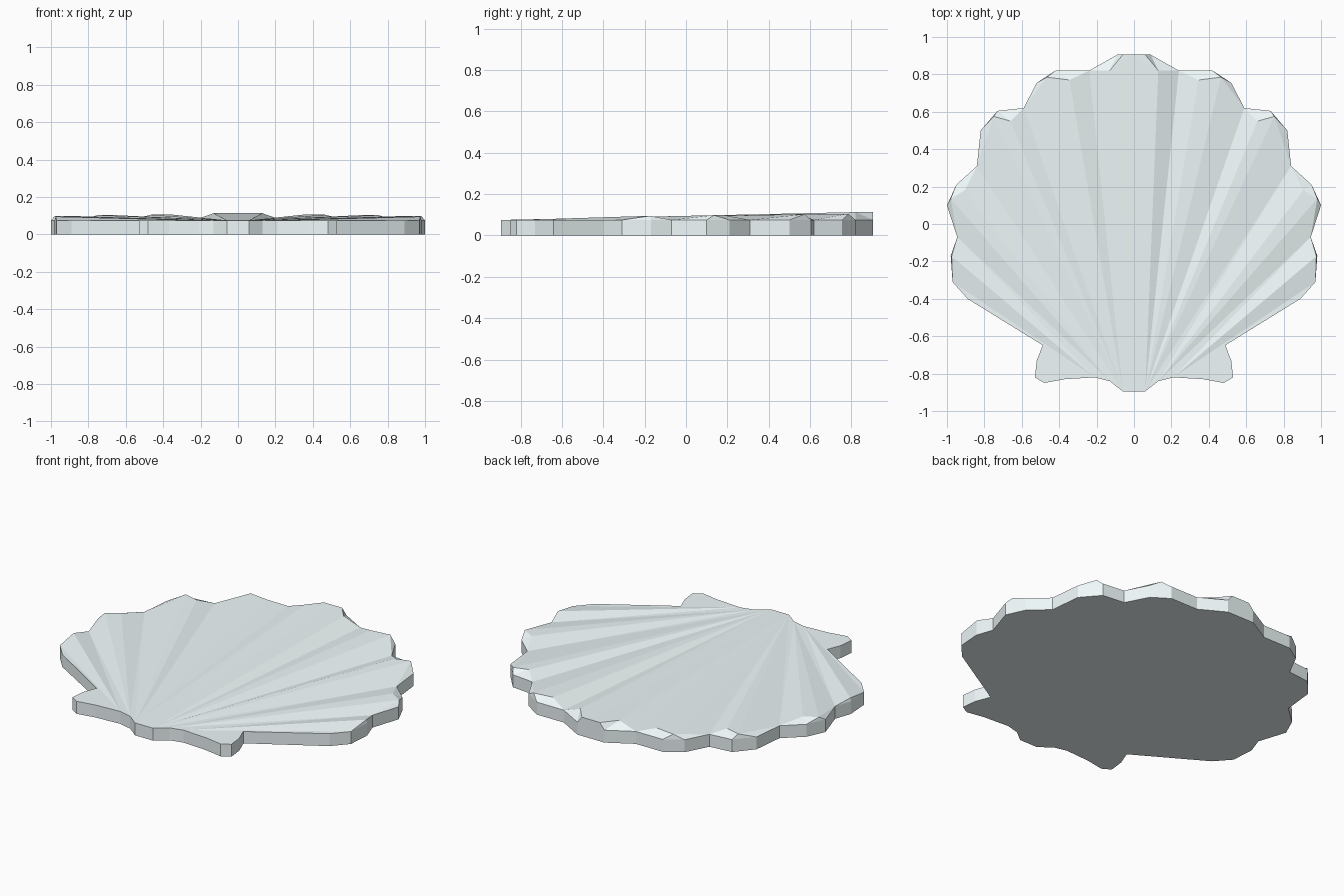
import bpy, bmesh

if "Cube" in bpy.data.objects:
    bpy.data.objects.remove(bpy.data.objects["Cube"])

H = 0.075  # rim height

# right half of the outline, from back centre round to hinge centre
outline = [(0, .905), (.09, .905), (.24, .82), (.42, .82), (.52, .755), (.59, .62),
           (.73, .605), (.82, .50), (.84, .31), (.95, .21), (1.0, .10), (.945, -.07),
           (.98, -.17), (.97, -.31), (.89, -.40), (.485, -.64), (.52, -.73),
           (.53, -.82), (.48, -.85), (.37, -.83), (.21, -.82), (.13, -.84),
           (.06, -.895), (0, -.895)]
rim = [(x, y, H) for x, y in outline]
N = len(rim)

bm = bmesh.new()


def face(*pts):
    bm.faces.new([bm.verts.new(p) for p in pts])


# side walls and flat underside
for (ax, ay), (bx, by) in zip(outline, outline[1:]):
    face((ax, ay, 0), (bx, by, 0), (bx, by, H), (ax, ay, H))
face(*[(x, y, 0) for x, y in outline])

# half of the central rib
root0, root = rim[N - 1], rim[N - 2]
crest, tip, tip0 = (.13, .82, .113), (.06, .905, .113), (0, .905, .113)
face(root0, root, crest)
face(root0, crest, tip0)
face(crest, tip, tip0)
face(root, rim[2], crest)
face(crest, rim[2], rim[1])
face(crest, rim[1], tip)
face(rim[0], rim[1], tip, tip0)

# side ribs: first rim index, root index, two crest points
ribs = [(2, N - 2, (.345, .77, .105), (.465, .785, .105)),
        (5, N - 2, (.66, .55, .103), (.75, .575, .103)),
        (8, N - 3, (.905, .18, .099), (.98, .135, .098))]
for i, r, c1, c2 in ribs:
    a, p, q, b = rim[i:i + 4]
    root = rim[r]
    face(root, a, c1)
    face(root, c1, c2)
    face(root, c2, b)
    face(a, p, c1)
    face(c1, p, c2)
    face(p, q, c2)
    face(c2, q, b)

# gaps between neighbouring roots
face(rim[N - 2], rim[N - 3], rim[8])
face(rim[N - 3], rim[N - 4], rim[11])

# last rib next to the hinge
root, c = rim[N - 4], (.975, -.172, .095)
face(root, rim[11], c)
face(root, c, rim[13])
face(c, rim[11], rim[12])
face(c, rim[12], rim[13])
face(root, rim[13], rim[14])
face(root, rim[14], rim[15])

# hinge ear
face(*rim[15:N - 3])

# mirror to the left half and weld
geo = bm.verts[:] + bm.edges[:] + bm.faces[:]
copy = bmesh.ops.duplicate(bm, geom=geo)["geom"]
for v in copy:
    if isinstance(v, bmesh.types.BMVert):
        v.co.x *= -1
bmesh.ops.remove_doubles(bm, verts=bm.verts[:], dist=0.0005)
bmesh.ops.recalc_face_normals(bm, faces=bm.faces[:])

mesh = bpy.data.meshes.new("scallop_shell")
bm.to_mesh(mesh)
bm.free()
shell = bpy.data.objects.new("scallop_shell", mesh)
bpy.context.collection.objects.link(shell)

# pale blue-grey shell colour
mat = bpy.data.materials.new("pale_shell")
mat.diffuse_color = (0.87, 0.95, 0.96, 1)
mat.use_nodes = True
mat.node_tree.nodes["Principled BSDF"].inputs["Base Color"].default_value = mat.diffuse_color
mesh.materials.append(mat)
